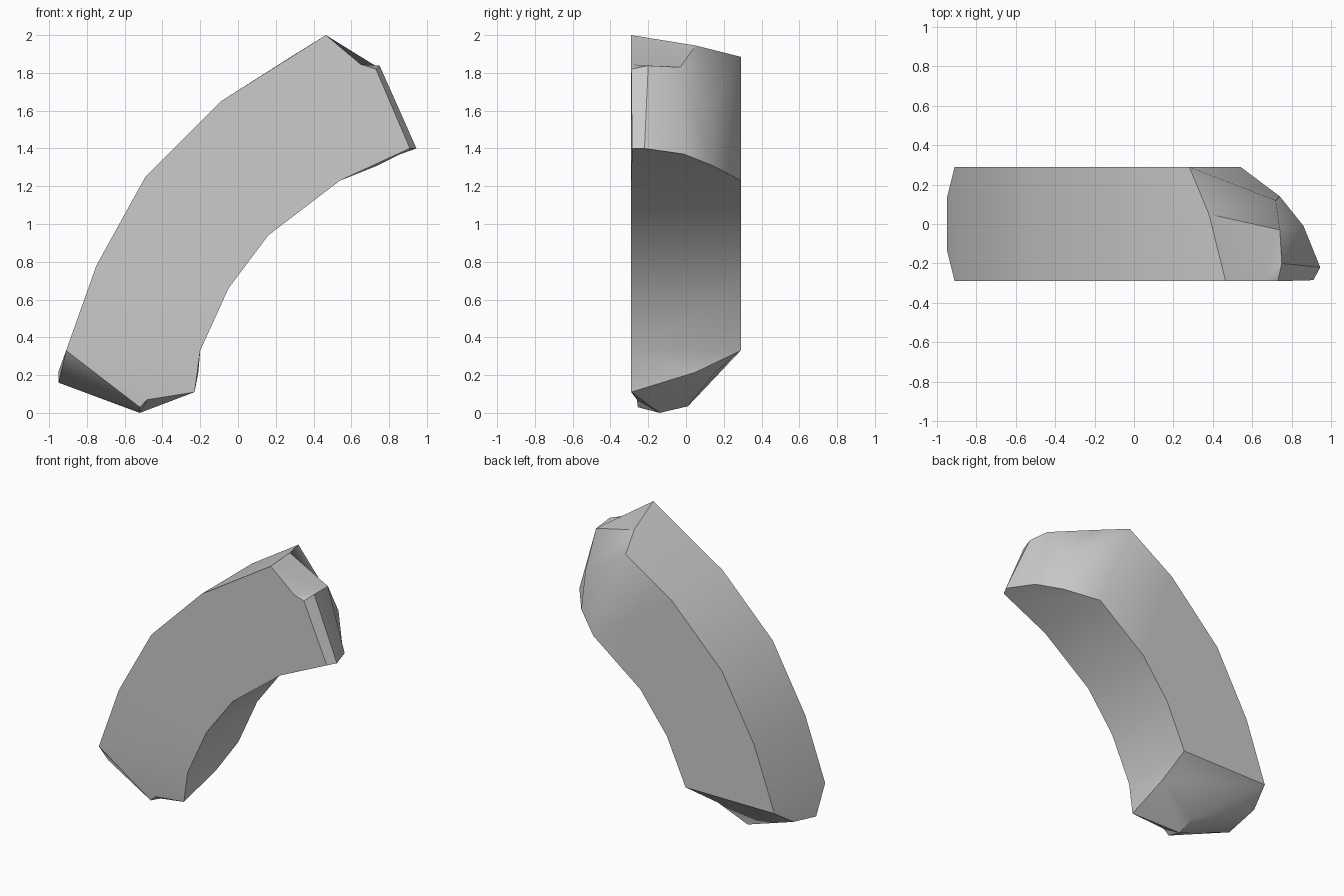
import bpy
import bmesh

default = bpy.data.objects.get("Cube")
if default:
    bpy.data.objects.remove(default, do_unlink=True)

stone = bpy.data.materials.new("grey stone")
stone.use_nodes = True
grey = (0.6, 0.6, 0.6, 1)
stone.diffuse_color = grey
stone.node_tree.nodes["Principled BSDF"].inputs["Base Color"].default_value = grey

HALF = 0.29  # half the depth of the arch
bm = bmesh.new()


def add_points(**points):
    return {name: bm.verts.new(co) for name, co in points.items()}


def add_faces(points, *faces):
    for names in faces:
        bm.faces.new([points[n] for n in names.split()])


# Curved body: square sections swept along the arch, outer and inner x, z
stations = [((-0.91, 0.33), (-0.2, 0.33)),
            ((-0.75, 0.78), (-0.05, 0.66)),
            ((-0.49, 1.25), (0.16, 0.94)),
            ((-0.09, 1.65), (0.54, 1.23))]
sections = []
for outer, inner in stations:
    corners = [(outer, -HALF), (inner, -HALF), (inner, HALF), (outer, HALF)]
    sections.append([bm.verts.new((x, y, z)) for (x, z), y in corners])
for low, high in zip(sections, sections[1:]):
    for k in range(4):
        n = (k + 1) % 4
        bm.faces.new((low[k], low[n], high[n], high[k]))

corner_names = ("outer_front", "inner_front", "inner_back", "outer_back")

# Broken upper end
top = dict(zip(corner_names, sections[-1]))
top.update(add_points(
    crest_front=(0.465, -HALF, 2.0), crest_mid=(0.38, 0.05, 1.945),
    crest_back=(0.28, HALF, 1.885),
    notch=(0.65, -HALF, 1.845), step=(0.73, -HALF, 1.82),
    ridge_front=(0.75, -0.2, 1.838), ridge_mid=(0.74, -0.03, 1.83),
    ridge_back=(0.72, 0.12, 1.59),
    lip_front=(0.91, -0.285, 1.4), lip_tip=(0.945, -0.22, 1.4),
    lip_mid=(0.86, -0.01, 1.37), lip_back=(0.74, 0.14, 1.31)))
add_faces(
    top,
    "outer_front crest_front notch step lip_front inner_front",
    "outer_front crest_front crest_mid crest_back outer_back",
    "outer_back crest_back inner_back",
    "inner_front lip_front lip_tip lip_mid lip_back inner_back",
    "crest_back ridge_back lip_back inner_back",
    "crest_front crest_mid ridge_mid notch",
    "notch ridge_mid ridge_front",
    "notch ridge_front step",
    "step ridge_front lip_tip lip_front",
    "ridge_front ridge_mid lip_mid lip_tip",
    "crest_mid crest_back ridge_back ridge_mid",
    "ridge_mid ridge_back lip_back lip_mid")

# Broken lower end
foot = dict(zip(corner_names, sections[0]))
foot.update(add_points(
    heel_front=(-0.95, -0.13, 0.16), heel_back=(-0.95, 0.13, 0.22),
    toe_front=(-0.23, -HALF, 0.11), toe_mid=(-0.21, 0.05, 0.215),
    chip=(-0.48, -0.26, 0.07), sole_front=(-0.52, -0.255, 0.03),
    sole_mid=(-0.52, -0.14, 0), sole_back=(-0.5, 0.01, 0.035),
    bevel=(-0.36, 0.15, 0.21)))
add_faces(
    foot,
    "inner_front inner_back toe_mid toe_front",
    "outer_front inner_front toe_front chip",
    "outer_front chip sole_front",
    "outer_front sole_front heel_front",
    "outer_front outer_back heel_back heel_front",
    "outer_back inner_back bevel",
    "outer_back bevel sole_back",
    "outer_back sole_back heel_back",
    "heel_front sole_front sole_mid",
    "heel_front sole_mid sole_back heel_back",
    "sole_front chip sole_mid",
    "sole_mid chip toe_front",
    "sole_mid toe_front toe_mid sole_back",
    "sole_back toe_mid bevel",
    "bevel toe_mid inner_back")

bmesh.ops.recalc_face_normals(bm, faces=bm.faces[:])

mesh = bpy.data.meshes.new("arch_fragment")
bm.to_mesh(mesh)
bm.free()
mesh.materials.append(stone)
arch = bpy.data.objects.new("arch_fragment", mesh)
bpy.context.collection.objects.link(arch)

# Soft shading along the curve, crisp broken edges
bpy.ops.object.select_all(action="DESELECT")
arch.select_set(True)
bpy.context.view_layer.objects.active = arch
bpy.ops.object.shade_smooth_by_angle(angle=0.6)
